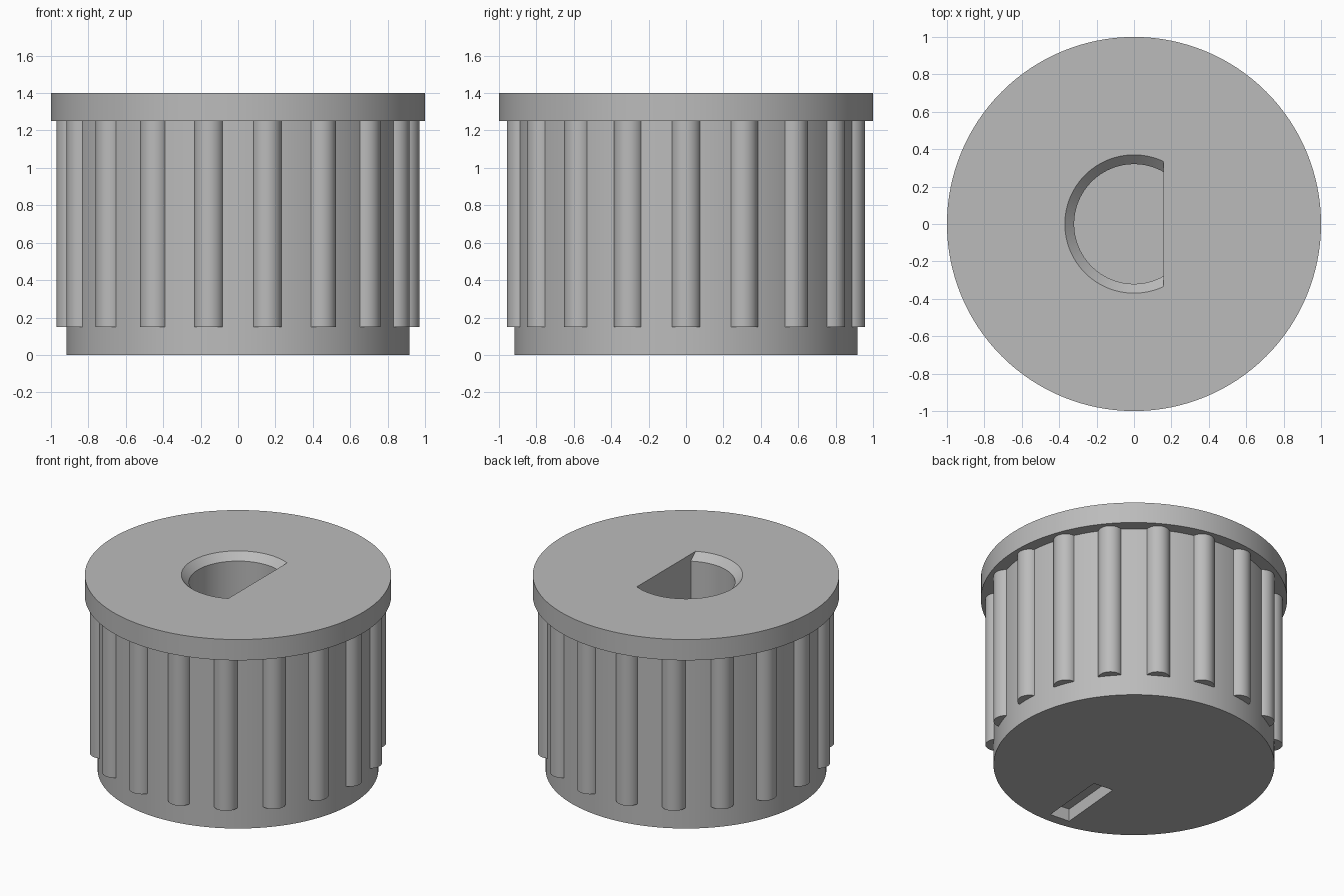
import bpy, bmesh, math
from mathutils import Matrix, Vector

if "Cube" in bpy.data.objects:
    bpy.data.objects.remove(bpy.data.objects["Cube"], do_unlink=True)

grey = bpy.data.materials.new("knob_grey")
grey.use_nodes = True
colour = (0.5, 0.5, 0.5, 1)
grey.diffuse_color = colour
grey.node_tree.nodes["Principled BSDF"].inputs["Base Color"].default_value = colour


def finish(bm, name):
    bmesh.ops.recalc_face_normals(bm, faces=bm.faces)
    mesh = bpy.data.meshes.new(name)
    bm.to_mesh(mesh)
    bm.free()
    mesh.materials.append(grey)
    obj = bpy.data.objects.new(name, mesh)
    bpy.context.collection.objects.link(obj)
    return obj


def lathe(profile, steps=128):
    """Turn (radius, height) points about the z axis."""
    bm = bmesh.new()
    verts = [bm.verts.new((r, 0, z)) for r, z in profile]
    edges = [bm.edges.new(pair) for pair in zip(verts, verts[1:])]
    bmesh.ops.spin(bm, geom=verts + edges, cent=(0, 0, 0), axis=(0, 0, 1),
                   angle=math.tau, steps=steps)
    bmesh.ops.remove_doubles(bm, verts=bm.verts, dist=1e-4)
    return bm


def activate(obj):
    bpy.ops.object.select_all(action='DESELECT')
    obj.select_set(True)
    bpy.context.view_layer.objects.active = obj


def smooth(obj):
    activate(obj)
    bpy.ops.object.shade_smooth_by_angle(angle=math.radians(30))


def cut(obj, cutter):
    cutter.hide_render = True
    mod = obj.modifiers.new("cut", 'BOOLEAN')
    mod.operation = 'DIFFERENCE'
    mod.solver = 'EXACT'
    mod.object = cutter
    activate(obj)
    bpy.ops.object.modifier_apply(modifier=mod.name)
    bpy.data.objects.remove(cutter, do_unlink=True)


# Body with the wide flange on top
BODY_R, TOP, FLANGE_Z = 0.917, 1.4, 1.25
body = finish(lathe([(0, 0), (BODY_R, 0), (BODY_R, FLANGE_Z), (1, FLANGE_Z),
                     (1, TOP), (0, TOP)]), "knob_body")

# D-shaped shaft hole with a chamfered mouth
bm = lathe([(0, 0.33), (0.32, 0.33), (0.32, TOP - 0.05), (0.37, TOP),
            (0.37, TOP + 0.1), (0, TOP + 0.1)], 96)
cut_geom = bmesh.ops.bisect_plane(
    bm, geom=bm.verts[:] + bm.edges[:] + bm.faces[:], plane_co=(0.157, 0, 0),
    plane_no=(1, 0, 0), clear_outer=True)["geom_cut"]
bmesh.ops.contextual_create(
    bm, geom=[e for e in cut_geom if isinstance(e, bmesh.types.BMEdge)])
cut(body, finish(bm, "shaft_hole_cutter"))

# Radial pointer slot sunk into the underside
bm = bmesh.new()
bmesh.ops.create_cube(bm, size=1, matrix=(
    Matrix.Rotation(math.radians(-5), 4, 'Z')
    @ Matrix.Translation(Vector((0, -0.597, 0)))
    @ Matrix.Diagonal((0.15, 0.495, 0.18, 1))))
cut(body, finish(bm, "pointer_slot_cutter"))
smooth(body)

# Ring of round grip ribs half sunk into the side
RIBS, RIB_Z = 18, 0.15
rib_height = FLANGE_Z + 0.02 - RIB_Z
bm = bmesh.new()
for i in range(RIBS):
    place = (Matrix.Rotation(math.tau * i / RIBS, 4, 'Z')
             @ Matrix.Translation(Vector((0.89, 0, RIB_Z + rib_height / 2))))
    bmesh.ops.create_cone(bm, cap_ends=True, segments=32, radius1=0.08,
                          radius2=0.08, depth=rib_height, matrix=place)
smooth(finish(bm, "grip_ribs"))
